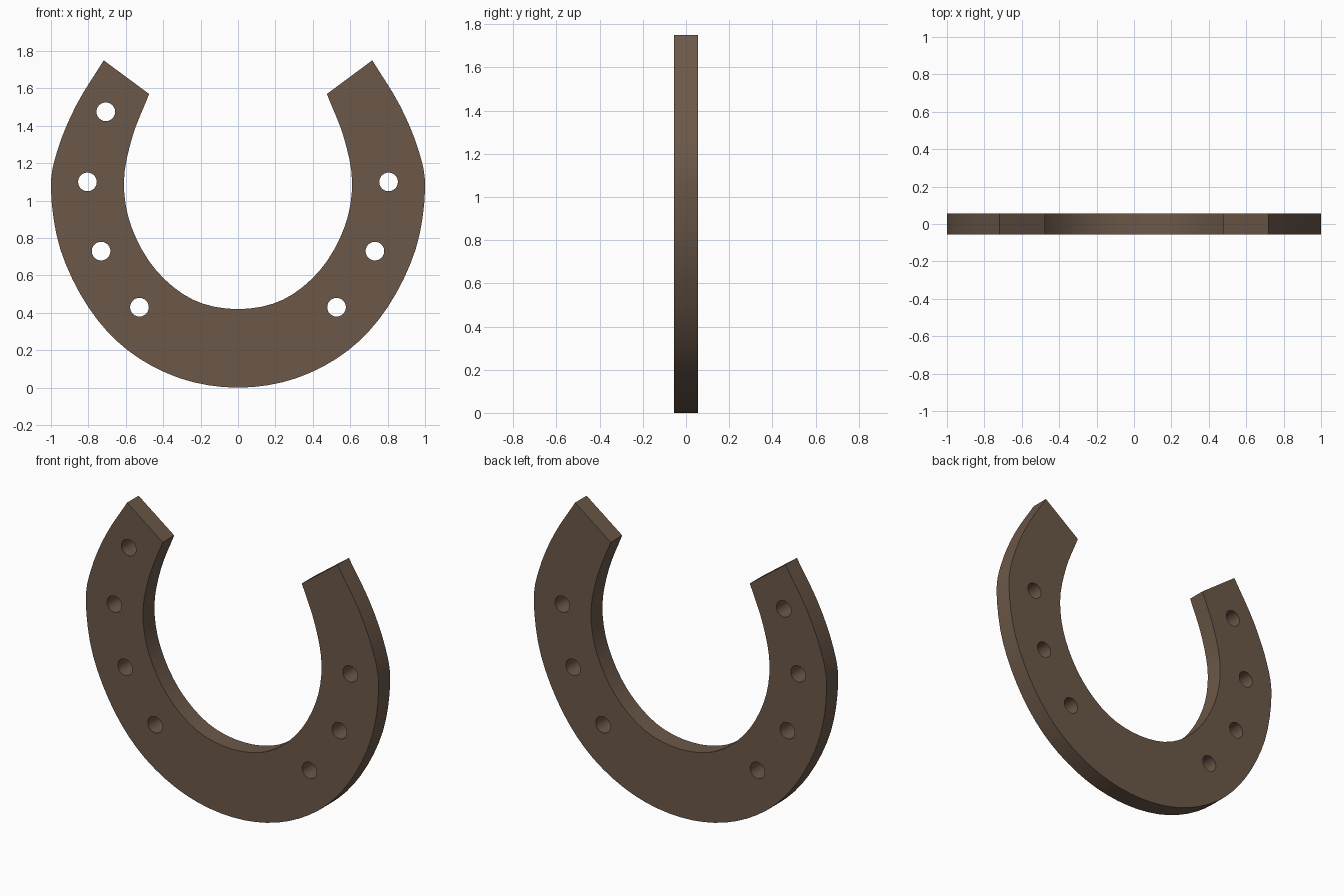
import bpy, bmesh, math
from mathutils import Vector

if "Cube" in bpy.data.objects:
    bpy.data.objects.remove(bpy.data.objects["Cube"])

HALF_DEPTH = 0.056


def smooth_path(points, steps=4):
    """Catmull-Rom path through open 2D points."""
    p = [Vector(q) for q in points]
    p = [2 * p[0] - p[1]] + p + [2 * p[-1] - p[-2]]
    out = []
    for a, b, c, d in zip(p, p[1:], p[2:], p[3:]):
        for i in range(steps):
            t = i / steps
            out.append(0.5 * (2 * b + (c - a) * t + (2 * a - 5 * b + 4 * c - d) * t ** 2
                              + (3 * b - a - 3 * c + d) * t ** 3))
    return out + [p[-2]]


def mirrored(half):
    """Half profile from right tip to x=0, continued to the left tip."""
    return half + [(-x, z) for x, z in reversed(half[:-1])]


def add_loop(curve, points):
    spline = curve.splines.new('POLY')
    spline.points.add(len(points) - 1)
    for sp, (x, z) in zip(spline.points, points):
        sp.co = (x, z, 0, 1)
    spline.use_cyclic_u = True


# Shoe outline
outer = [(0.718, 1.75), (0.865, 1.51), (0.965, 1.27), (1.0, 1.06), (0.95, 0.74),
         (0.80, 0.43), (0.59, 0.20), (0.31, 0.05), (0, 0)]
inner = [(0.475, 1.57), (0.565, 1.34), (0.61, 1.10), (0.57, 0.86),
         (0.44, 0.63), (0.24, 0.47), (0, 0.42)]
curve = bpy.data.curves.new("horseshoe", 'CURVE')
curve.dimensions = '2D'
curve.fill_mode = 'BOTH'
curve.extrude = HALF_DEPTH
add_loop(curve, smooth_path(mirrored(outer)) + smooth_path(mirrored(inner))[::-1])

# Nail holes: four on the left arm, three on the right
holes = [(-0.707, 1.475)]
for x, z in [(0.805, 1.10), (0.732, 0.73), (0.527, 0.43)]:
    holes += [(x, z), (-x, z)]
for cx, cz in holes:
    add_loop(curve, [(cx + 0.05 * math.cos(k * math.tau / 24),
                      cz + 0.05 * math.sin(k * math.tau / 24)) for k in range(24)])

# Turn the outline into an upright mesh
shoe = bpy.data.objects.new("horseshoe", curve)
bpy.context.collection.objects.link(shoe)
shoe.rotation_euler.x = math.pi / 2
bpy.context.view_layer.objects.active = shoe
shoe.select_set(True)
bpy.ops.object.convert(target='MESH')
bpy.ops.object.transform_apply(location=False, rotation=True, scale=False)
shoe = bpy.context.object
bm = bmesh.new()
bm.from_mesh(shoe.data)
bmesh.ops.remove_doubles(bm, verts=bm.verts, dist=0.0005)
bmesh.ops.recalc_face_normals(bm, faces=bm.faces)
bm.to_mesh(shoe.data)
bm.free()
bpy.ops.object.shade_smooth_by_angle(angle=math.radians(35))

# Rusty iron colour
iron = bpy.data.materials.new("rusty_iron")
iron.diffuse_color = (0.15, 0.098, 0.066, 1)
iron.use_nodes = True
iron.node_tree.nodes["Principled BSDF"].inputs["Base Color"].default_value = iron.diffuse_color
shoe.data.materials.clear()
shoe.data.materials.append(iron)
